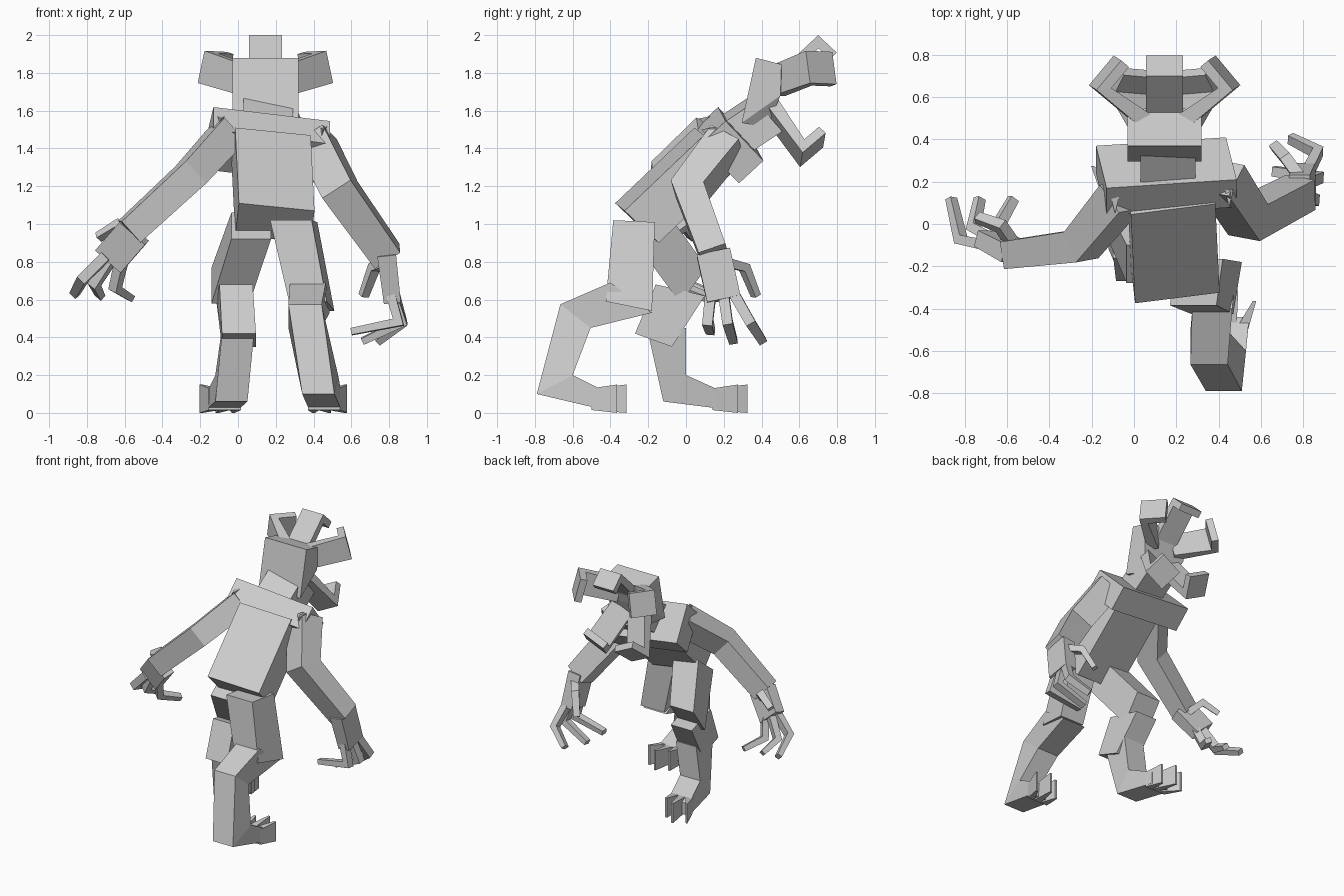
import bpy, bmesh
from mathutils import Vector as V

if "Cube" in bpy.data.objects:
    bpy.data.objects.remove(bpy.data.objects["Cube"])


def finish(name, bm):
    bmesh.ops.recalc_face_normals(bm, faces=bm.faces)
    me = bpy.data.meshes.new(name)
    bm.to_mesh(me)
    bm.free()
    ob = bpy.data.objects.new(name, me)
    bpy.context.collection.objects.link(ob)
    return ob


def loft(name, rings):
    bm = bmesh.new()
    rs = [[bm.verts.new(p) for p in r] for r in rings]
    for a, b in zip(rs, rs[1:]):
        n = len(a)
        for i in range(n):
            bm.faces.new((a[i], a[(i + 1) % n], b[(i + 1) % n], b[i]))
    bm.faces.new(rs[0])
    bm.faces.new(rs[-1])
    return finish(name, bm)


def hull(name, pts):
    bm = bmesh.new()
    for p in pts:
        bm.verts.new(p)
    bmesh.ops.convex_hull(bm, input=bm.verts)
    bmesh.ops.dissolve_limit(bm, angle_limit=0.02, verts=bm.verts, edges=bm.edges)
    return finish(name, bm)


def block(name, c, a, b, d):
    """Box from its centre and three half-extent vectors."""
    c, a, b, d = V(c), V(a), V(b), V(d)
    return loft(name, [[c + k * a + i * b + j * d for i, j in
                        ((-1, -1), (1, -1), (1, 1), (-1, 1))] for k in (-1, 1)])


def tube(name, pts, sizes, ref=None):
    """Mitred rectangular tube; the hinge axis comes from the bend."""
    pts = [V(p) for p in pts]
    segs = [(b - a).normalized() for a, b in zip(pts, pts[1:])]
    ref = V(ref) if ref else segs[0].cross(segs[-1])
    rings = []
    for i, p in enumerate(pts):
        s0, s1 = segs[max(i - 1, 0)], segs[min(i, len(segs) - 1)]
        t = (s0 + s1).normalized()
        s = (ref - t * ref.dot(t)).normalized()
        v = t.cross(s) / max(0.6, t.dot(s1))
        w, h = sizes[i]
        rings.append([p + s * w * x + v * h * y for x, y in
                      ((-1, -1), (1, -1), (1, 1), (-1, 1))])
    return loft(name, rings)


def leg_part(name, rows):
    """Rows: back y,z, front y,z, centre x, half width, x skew of front."""
    return loft(name, [[(x - w, yb, zb), (x + w, yb, zb),
                        (x + w + k, yf, zf), (x - w + k, yf, zf)]
                       for yb, zb, yf, zf, x, w, k in rows])


# torso, shoulders, neck
block("torso", (.185, -.05, 1.205), (.2, .025, -.02), (-.01, .21, .2), (-.01, .09, -.085))
block("shoulder_slab", (.153, .225, 1.417), (.308, .02, -.037), (0, -.065, -.06), (-.025, .1, -.105))
block("neck", (.16, .33, 1.52), (.13, .02, -.01), (0, .09, .06), (0, .07, -.08))

# small back spikes
for side, x, y, z in (("left", -.09, .11, 1.545), ("right", .45, .14, 1.49)):
    hull("spike_" + side, [(x - .02, y + .02, z + .025), (x + .02, y + .02, z + .025),
                           (x - .015, y, z - .06), (x, y - .06, z + .01)])

# head with tapered face
CX = .145
hull("head", [(CX + s * x, y, z) for s in (-1, 1) for x, y, z in
              ((.175, .37, 1.88), (.175, .295, 1.535), (.175, .505, 1.845),
               (.175, .50, 1.68), (.09, .55, 1.83), (.11, .43, 1.51))])

# five folded petals
tube("petal_top", [(CX, .5, 1.77), (CX, .70, 1.965), (CX, .78, 1.89)],
     [(.088, .03), (.088, .025), (.088, .025)])
for side, s in (("left", -1), ("right", 1)):
    tube("petal_upper_" + side,
         [(CX + s * .08, .48, 1.755), (CX + s * .305, .65, 1.825), (CX + s * .205, .77, 1.82)],
         [(.08, .04), (.088, .025), (.088, .025)])
    tube("petal_lower_" + side,
         [(CX + s * .07, .45, 1.61), (CX + s * .17, .615, 1.375), (CX + s * .12, .715, 1.46)],
         [(.085, .035), (.088, .025), (.088, .025)])

# arms
tube("right_arm", [(.41, .22, 1.44), (.54, .02, 1.18), (.79, .15, .83)],
     [(.09, .09), (.09, .08), (.08, .075)])
tube("left_arm", [(-.06, .13, 1.47), (-.25, -.1, 1.26), (-.575, -.14, .96)],
     [(.085, .085), (.08, .075), (.075, .065)])

# palms
tube("right_palm", [(.785, .145, .85), (.815, .2, .6)], [(.09, .05), (.09, .045)], (0, 1, 0))
tube("left_palm", [(-.55, -.14, .96), (-.68, -.07, .81)], [(.09, .045), (.09, .04)], (.7, 0, -.7))

# fingers
fingers = {
    "right_finger_a": [(.83, .26, .62), (.87, .34, .48), (.74, .405, .38)],
    "right_finger_b": [(.82, .2, .62), (.87, .22, .48), (.66, .25, .38)],
    "right_finger_c": [(.81, .13, .62), (.85, .115, .48), (.6, .13, .43)],
    "right_thumb": [(.8, .2, .8), (.72, .31, .77), (.665, .37, .62)],
    "left_finger_a": [(-.7, -.1, .83), (-.82, -.075, .71), (-.865, .12, .63)],
    "left_finger_b": [(-.67, -.07, .82), (-.76, -.02, .68), (-.73, .12, .62)],
    "left_finger_c": [(-.62, -.07, .79), (-.65, -.02, .66), (-.57, .12, .61)],
    "left_thumb": [(-.57, -.1, .93), (-.63, -.01, .995), (-.74, .03, .93)],
}
for name, pts in fingers.items():
    tube(name, pts, [(.028, .025), (.027, .022), (.023, .018)])

# right leg, stepping back
leg_part("right_thigh", [(-.385, 1.02, -.165, 1.01, .28, .11, .03),
                         (-.425, .59, -.18, .54, .37, .1, .04)])
leg_part("right_lower_leg", [(-.40, .69, -.18, .53, .37, .095, .02),
                             (-.665, .575, -.505, .45, .355, .088, 0),
                             (-.79, .1, -.6, .2, .425, .085, .02),
                             (-.45, .02, -.44, .12, .46, .085, 0)])

# left leg, stepping forward
leg_part("left_thigh", [(-.28, .92, -.1, 1.06, .07, .105, 0),
                        (-.03, .58, .11, .77, -.04, .1, 0)])
leg_part("left_calf", [(-.16, .68, .1, .62, -.01, .088, -.02),
                       (-.27, .42, -.075, .35, .005, .09, 0)])
leg_part("left_shin", [(-.2, .42, 0, .45, 0, .085, 0),
                       (-.12, .06, 0, .2, -.035, .085, 0),
                       (.2, .02, .2, .11, -.08, .085, 0)])

# clawed toes
for side, x, y, lean in (("right", .455, -.50, .03), ("left", -.07, .14, -.04)):
    for k in (-1, 0, 1):
        bx, tx = x + k * .055, x + k * .085 + lean
        hull(f"{side}_toe_{k + 2}",
             [(bx + s * .03, y, z) for s in (-1, 1) for z in (.015, .13)]
             + [(tx + s * .008, y + .185 - .05 * abs(k), z) for s in (-1, 1) for z in (0, .15)])
